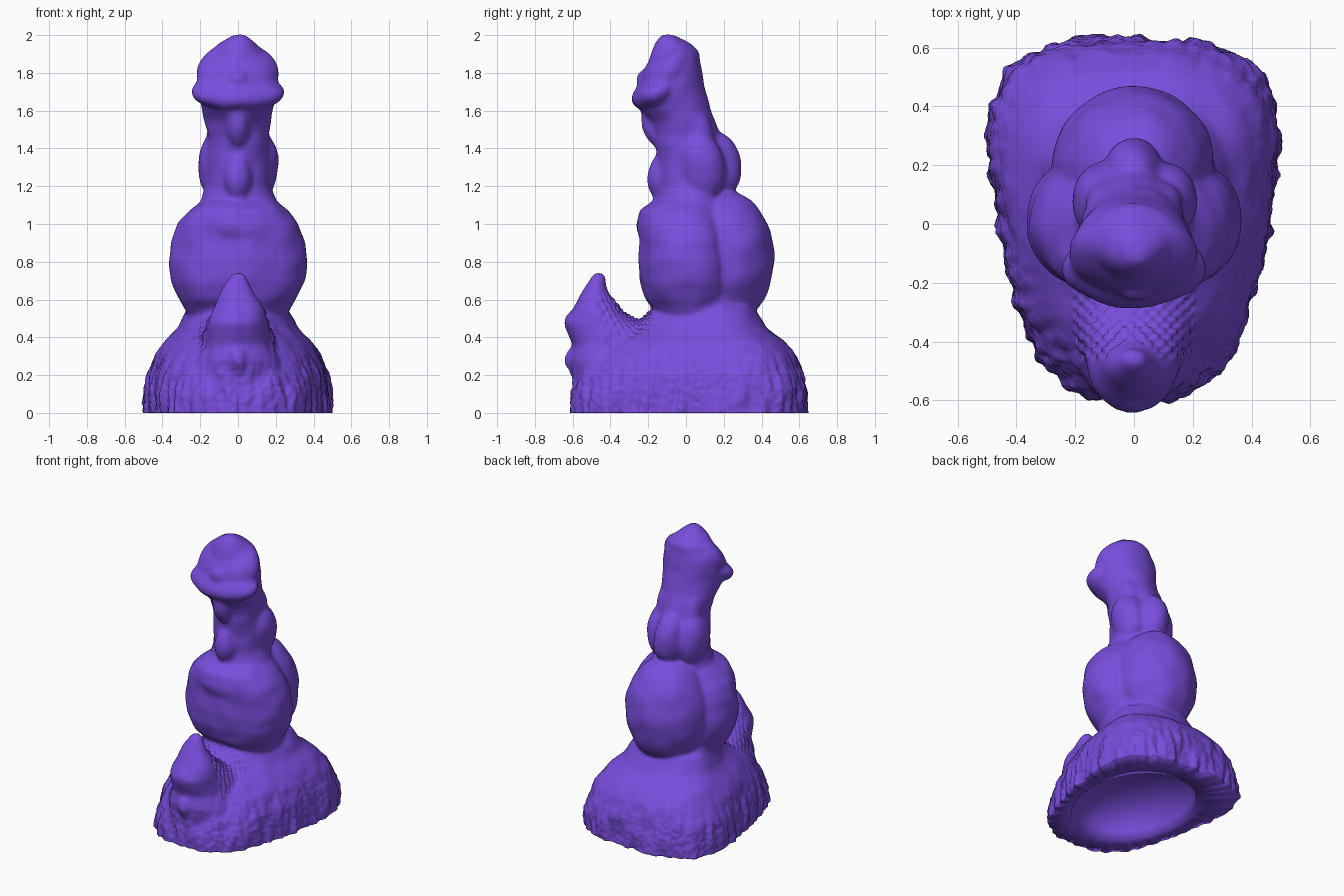
import bpy, bmesh, math
from mathutils import Matrix, Vector, noise

cube = bpy.data.objects.get("Cube")
if cube:
    bpy.data.objects.remove(cube, do_unlink=True)

violet = bpy.data.materials.new("violet")
violet.use_nodes = True
colour = (0.19, 0.075, 0.72, 1)
violet.diffuse_color = colour
violet.node_tree.nodes["Principled BSDF"].inputs["Base Color"].default_value = colour

bm = bmesh.new()


def signed_power(v, e):
    return math.copysign(abs(v) ** e, v)


def loft(rings, box_low=1.0, box_high=1.0, taper=0.0, sides=64):
    """Skin closed rings given as (height, half width, front y, back y)."""
    loops = []
    for k, (z, rx, front, back) in enumerate(rings):
        e = box_low + (box_high - box_low) * k / (len(rings) - 1)
        loop = []
        for i in range(sides):
            a = math.tau * i / sides
            c, s = signed_power(math.cos(a), e), signed_power(math.sin(a), e)
            y = (front + back) / 2 + s * (back - front) / 2
            loop.append(bm.verts.new((rx * c * (1 + taper * s), y, z)))
        loops.append(loop)
    for low, high in zip(loops, loops[1:]):
        for i in range(sides):
            j = (i + 1) % sides
            bm.faces.new((low[i], low[j], high[j], high[i]))
    bm.faces.new(loops[0][::-1])
    bm.faces.new(loops[-1])


def blob(centre, radii, tilt=0):
    """Ellipsoid tilted about the x axis."""
    m = (Matrix.Translation(centre) @ Matrix.Rotation(math.radians(tilt), 4, "X")
         @ Matrix.Diagonal((*radii, 1)))
    bmesh.ops.create_uvsphere(bm, u_segments=48, v_segments=24, radius=1, matrix=m)


# Shield-shaped base
loft([(-.06, .46, -.6, .63), (.1, .46, -.6, .63), (.2, .45, -.57, .62),
      (.3, .42, -.49, .58), (.38, .37, -.4, .52), (.45, .305, -.28, .42),
      (.56, .25, -.17, .36)], .62, .9, taper=.22)

# Front horn with its sloping back
loft([(-.06, .3, -.59, 0), (.12, .29, -.59, 0), (.2, .27, -.6, 0),
      (.28, .24, -.62, 0), (.36, .2, -.6, 0), (.42, .18, -.62, -.1),
      (.48, .16, -.64, -.24), (.53, .14, -.61, -.34), (.6, .105, -.57, -.39),
      (.67, .07, -.53, -.42), (.72, .04, -.5, -.43), (.74, .015, -.48, -.45)])
blob((0, -.58, .28), (.05, .06, .07))
blob((0, -.58, .48), (.05, .06, .07))

# Central column and neck
loft([(.4, .3, -.2, .4), (.52, .27, -.16, .36), (.7, .25, -.15, .3),
      (1.1, .2, -.17, .22), (1.2, .17, -.14, .2), (1.35, .17, -.15, .2),
      (1.47, .16, -.16, .18), (1.54, .17, -.19, .155), (1.6, .185, -.24, .13),
      (1.67, .2, -.26, .11), (1.75, .2, -.24, .09), (1.84, .18, -.19, .08),
      (1.91, .14, -.175, .07), (1.96, .09, -.16, .01), (2, .03, -.13, -.06)])

# Lower bulbs
loft([(.46, .2, -.08, .2), (.52, .26, -.15, .23), (.6, .305, -.21, .25),
      (.7, .35, -.24, .26), (.8, .365, -.245, .26), (.9, .35, -.24, .25),
      (1, .315, -.25, .22), (1.07, .26, -.24, .2), (1.12, .19, -.18, .17)], .9, .9)
blob((0, .2, .82), (.275, .265, .36))
blob((0, -.15, .98), (.2, .11, .1))

# Upper lobes and the strands running up the neck
blob((0, .14, 1.31), (.11, .15, .19), 12)
blob((0, -.12, 1.24), (.07, .08, .14))
blob((0, -.15, 1.53), (.06, .08, .14), 20)
for side in (-1, 1):
    blob((side * .11, .08, 1.31), (.1, .125, .18), 10)
    blob((side * .1, .06, 1.48), (.06, .08, .17), 15)

# Slanted cap with its lower lip
blob((0, -.1, 1.79), (.215, .19, .11), 55)
blob((0, -.15, 1.7), (.245, .14, .085), 25)
blob((0, -.22, 1.76), (.05, .04, .05))

# Fuse everything into one sculpted skin
bmesh.ops.recalc_face_normals(bm, faces=bm.faces)
mesh = bpy.data.meshes.new("rough_sculpt")
bm.to_mesh(mesh)
bm.free()
sculpt = bpy.data.objects.new("sculpted_figure", mesh)
bpy.context.collection.objects.link(sculpt)
remesh = sculpt.modifiers.new("fuse", "REMESH")
remesh.mode = "VOXEL"
remesh.voxel_size = .012
soften = sculpt.modifiers.new("soften", "SMOOTH")
soften.factor, soften.iterations = .5, 14
graph = bpy.context.evaluated_depsgraph_get()
fused = bpy.data.meshes.new_from_object(sculpt.evaluated_get(graph))
sculpt.modifiers.clear()

bm = bmesh.new()
bm.from_mesh(fused)
bm.normal_update()

# Ribbed bark on the base and rows of scales behind the horn
moves = []
for v in bm.verts:
    x, y, z = v.co
    n = v.normal
    push = .003 + .01 * noise.noise(v.co * 8)
    if z < .38:
        fade = min(1, (.38 - z) / .25)
        rib = noise.noise(Vector((x * 20, y * 20, z * 5)))
        grain = noise.noise(v.co * 45)
        push += fade * (.022 * rib + .008 * grain)
    if -.46 < y < -.18 and abs(x) < .2 and .33 < z < .62 and n.z > .1:
        push += .009 * math.sin(x * 150) * math.sin(y * 150)
    moves.append(n * push)
for v, move in zip(bm.verts, moves):
    v.co += move

# Flat foot with a smooth bowl hollowed underneath
bmesh.ops.bisect_plane(bm, geom=bm.verts[:] + bm.edges[:] + bm.faces[:],
                       plane_co=(0, 0, 0), plane_no=(0, 0, 1), clear_inner=True)
rim = [e for e in bm.edges if e.is_boundary]
for scale, height in [(1, .01), (.97, .06), (.88, .13), (.7, .19), (.4, .24), (.04, .25)]:
    out = bmesh.ops.extrude_edge_only(bm, edges=rim)["geom"]
    for v in out:
        if isinstance(v, bmesh.types.BMVert):
            a = math.atan2(v.co.y / .45, v.co.x / .36)
            v.co = (.36 * scale * math.cos(a), .45 * scale * math.sin(a), height)
    rim = [e for e in out if isinstance(e, bmesh.types.BMEdge) and e.is_boundary]
bmesh.ops.holes_fill(bm, edges=rim, sides=0)

bmesh.ops.recalc_face_normals(bm, faces=bm.faces)
for f in bm.faces:
    f.smooth = True
    f.material_index = 0
bm.to_mesh(fused)
bm.free()

fused.materials.clear()
fused.materials.append(violet)
sculpt.data = fused
bpy.data.meshes.remove(mesh)
